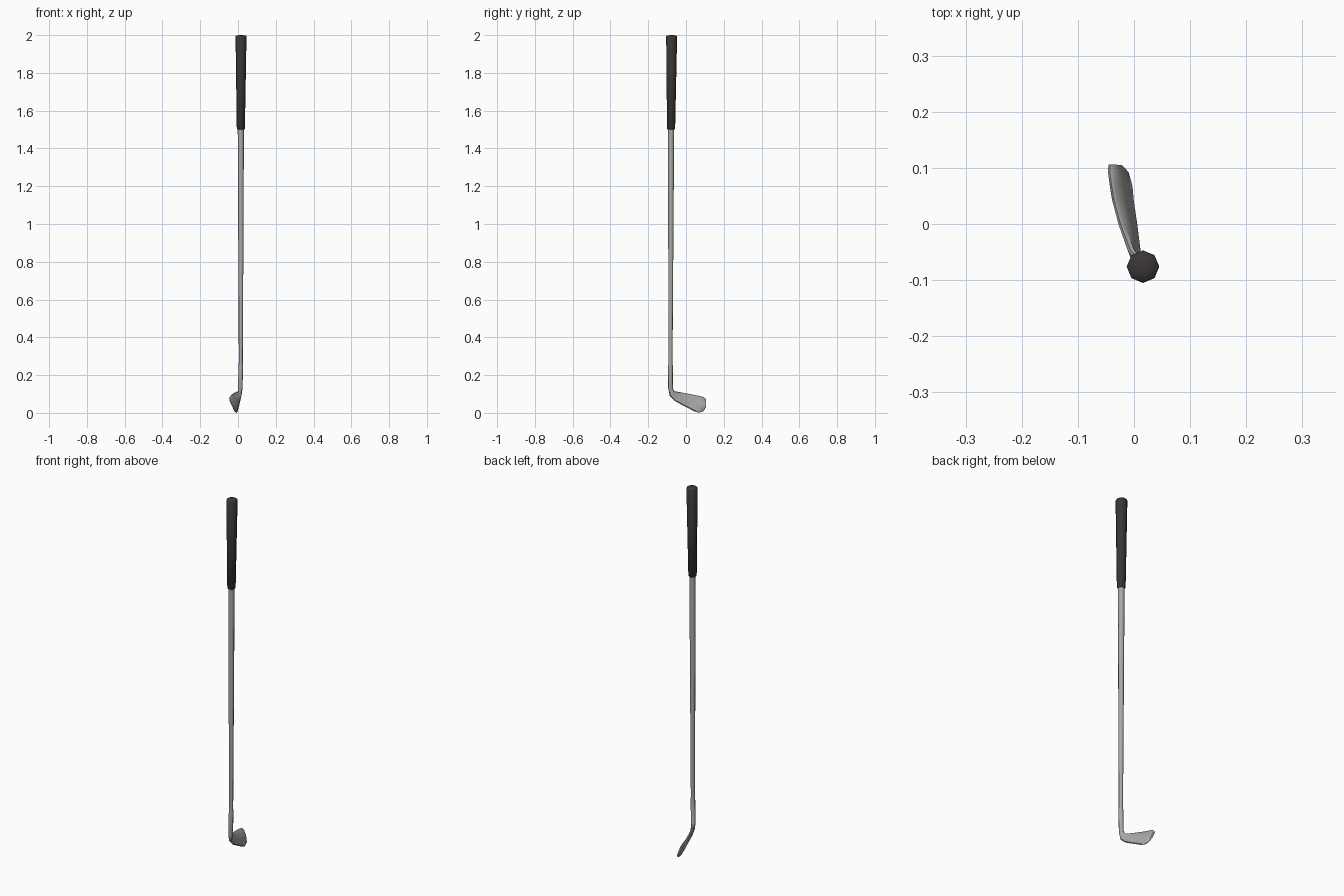
import bpy, bmesh, math
from mathutils import Vector

if "Cube" in bpy.data.objects:
    bpy.data.objects.remove(bpy.data.objects["Cube"])


def material(name, rgb):
    m = bpy.data.materials.new(name)
    m.diffuse_color = (*rgb, 1)
    m.use_nodes = True
    m.node_tree.nodes["Principled BSDF"].inputs["Base Color"].default_value = m.diffuse_color
    return m


steel = material("steel grey", (0.40, 0.40, 0.40))
rubber = material("dark rubber", (0.042, 0.036, 0.036))


def ring(top, bottom, half, q=0.707):
    """Eight points round a section; q=0.707 is round, nearer 1 is boxy."""
    top, bottom = Vector(top), Vector(bottom)
    mid, up = (top + bottom) / 2, (top - bottom) / 2
    n = up.normalized()
    side = Vector((1, 0, 0))
    side = (side - n * side.dot(n)).normalized() * half
    pattern = [(1, 0), (q, q), (0, 1), (-q, q), (-1, 0), (-q, -q), (0, -1), (q, -q)]
    return [mid + up * c + side * s for c, s in pattern]


def circle(x, y, z, r):
    return ring((x, y + r, z), (x, y - r, z), r)


def loft(name, rings, mat, angle=50):
    bm = bmesh.new()
    loops = [[bm.verts.new(p) for p in r] for r in rings]
    for a, b in zip(loops, loops[1:]):
        for i in range(8):
            j = (i + 1) % 8
            bm.faces.new((a[i], a[j], b[j], b[i]))
    bm.faces.new(loops[0])
    bm.faces.new(loops[-1])
    bmesh.ops.recalc_face_normals(bm, faces=bm.faces)
    me = bpy.data.meshes.new(name)
    bm.to_mesh(me)
    bm.free()
    me.materials.append(mat)
    ob = bpy.data.objects.new(name, me)
    bpy.context.collection.objects.link(ob)
    bpy.ops.object.select_all(action='DESELECT')
    ob.select_set(True)
    bpy.context.view_layer.objects.active = ob
    bpy.ops.object.shade_smooth_by_angle(angle=math.radians(angle))
    return ob


# Tapered rubber grip with a slightly domed end
loft("grip", [
    circle(0.015, -0.079, 1.50, 0.017),
    circle(0.015, -0.079, 1.505, 0.0215),
    circle(0.016, -0.076, 1.993, 0.029),
    circle(0.016, -0.076, 1.997, 0.026),
    circle(0.016, -0.076, 2.00, 0.008),
], rubber)

# Tapered steel shaft
loft("shaft", [
    circle(0.015, -0.079, 1.51, 0.0165),
    circle(0.015, -0.082, 0.25, 0.0105),
], steel)

# Club head: hosel bending into the lofted blade
loft("club_head", [
    circle(0.015, -0.082, 0.27, 0.0107),
    circle(0.015, -0.082, 0.25, 0.0122),
    circle(0.012, -0.082, 0.13, 0.0120),
    ring((0.007, -0.062, 0.115), (0.012, -0.086, 0.088), 0.010, 0.74),
    ring((-0.007, -0.045, 0.112), (0.008, -0.055, 0.060), 0.007, 0.85),
    ring((-0.024, 0.000, 0.104), (0.002, 0.000, 0.031), 0.006, 0.90),
    ring((-0.036, 0.045, 0.095), (-0.004, 0.042, 0.009), 0.006, 0.90),
    ring((-0.040, 0.070, 0.090), (-0.006, 0.067, 0.000), 0.006, 0.90),
    ring((-0.043, 0.093, 0.084), (-0.013, 0.092, 0.008), 0.006, 0.90),
    ring((-0.043, 0.106, 0.072), (-0.024, 0.105, 0.030), 0.005, 0.85),
], steel)
